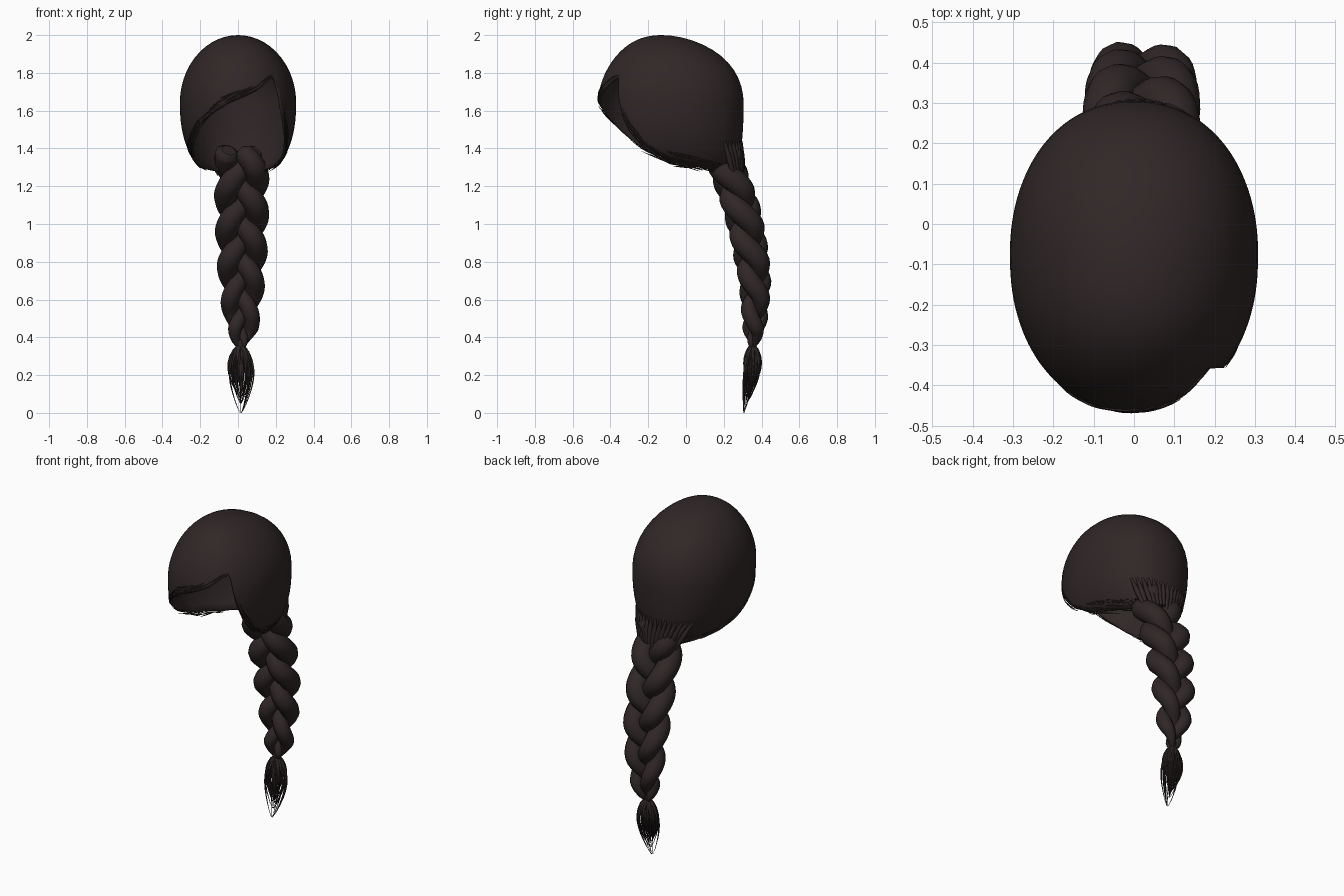
import bpy, bmesh, random
from math import sin, cos, asin, pi, radians

cube = bpy.data.objects.get("Cube")
if cube:
    bpy.data.objects.remove(cube)
random.seed(4)

hair = bpy.data.materials.new("dark brown hair")
hair.use_nodes = True
hair.diffuse_color = (0.03, 0.02, 0.02, 1)
hair.node_tree.nodes["Principled BSDF"].inputs["Base Color"].default_value = (0.03, 0.02, 0.02, 1)


def lerp_keys(keys, t):
    """Piecewise linear value from sorted (position, value) pairs."""
    for (a, va), (b, vb) in zip(keys, keys[1:]):
        if t <= b:
            return va + (vb - va) * max(0, (t - a) / (b - a))
    return keys[-1][1]


# Lower edge height by azimuth: 0 is the front, positive towards the left side
RIM = [(-180, 1.27), (-155, 1.27), (-120, 1.29), (-90, 1.33), (-65, 1.4), (-50, 1.47),
       (-36, 1.54), (-19, 1.61), (0, 1.66), (19, 1.71), (33, 1.765), (41, 1.78), (44, 1.7),
       (48, 1.6), (56, 1.5), (70, 1.4), (90, 1.33), (120, 1.29), (155, 1.27), (180, 1.27)]
MID = 1.64


def power(v, p):
    return abs(v) ** p * (1 if v > 0 else -1)


def cap_point(a, z, grow=1.0):
    """Point on the head-shaped surface at azimuth a (degrees) and height z."""
    u = (z - MID) / (0.36 if z > MID else 0.42)
    e = 2 if z > MID else 2.3
    h = max(0, 1 - abs(u) ** e) ** (1 / e)
    c, s = cos(radians(a)), sin(radians(a))
    # the back stays full down to the nape
    hy = h ** 0.25 if c < 0 and z < MID else h
    x = 0.308 * h * power(s, 0.93)
    y = -0.08 - 0.385 * hy * power(c, 0.93)
    return (x * grow, -0.08 + (y + 0.08) * grow, z)


# Hair cap: open shell from the crown down to the swept edge
def build_cap():
    bm = bmesh.new()
    crown = bm.verts.new((0, -0.08, 2.0))
    rows, columns = 20, []
    for i in range(120):
        a = -180 + 3 * i + (1 if i == 73 else 0)
        rim = lerp_keys(RIM, a)
        u = (rim - MID) / (0.36 if rim > MID else 0.42)
        low = asin(u)
        col = []
        for r in range(1, rows + 1):
            f = pi / 2 + (low - pi / 2) * r / rows
            z = MID + (0.36 if f > 0 else 0.42) * sin(f)
            x, y, z = cap_point(a, z)
            # crown leans forward
            y -= 0.05 * max(0, sin(f)) ** 4
            col.append(bm.verts.new((x, y, z)))
        columns.append(col)
    crown.co.y -= 0.05
    for i, col in enumerate(columns):
        nxt = columns[(i + 1) % len(columns)]
        bm.faces.new((crown, col[0], nxt[0]))
        for r in range(rows - 1):
            bm.faces.new((col[r], col[r + 1], nxt[r + 1], nxt[r]))
    bmesh.ops.recalc_face_normals(bm, faces=bm.faces)
    mesh = bpy.data.meshes.new("hair_cap")
    bm.to_mesh(mesh)
    bm.free()
    mesh.materials.append(hair)
    cap = bpy.data.objects.new("hair_cap", mesh)
    bpy.context.collection.objects.link(cap)
    shell = cap.modifiers.new("thickness", 'SOLIDIFY')
    shell.thickness, shell.offset = 0.014, -1
    bpy.ops.object.select_all(action='DESELECT')
    bpy.context.view_layer.objects.active = cap
    cap.select_set(True)
    bpy.ops.object.shade_smooth_by_angle(angle=radians(50))


def tubes(name, paths, depth, resolution):
    """Curve object from lists of (point, radius factor)."""
    data = bpy.data.curves.new(name, 'CURVE')
    data.dimensions = '3D'
    data.bevel_depth, data.bevel_resolution = depth, resolution
    data.use_fill_caps = True
    for path in paths:
        spline = data.splines.new('POLY')
        spline.points.add(len(path) - 1)
        for p, (co, radius) in zip(spline.points, path):
            p.co, p.radius = (*co, 1), radius
        spline.use_smooth = True
    data.materials.append(hair)
    bpy.context.collection.objects.link(bpy.data.objects.new(name, data))


build_cap()

# Fine loose hairs following the lower edge and the fringe
wisps = []
for _ in range(70):
    start, span = random.uniform(-180, 165), random.uniform(15, 40)
    if start < 41 < start + span:
        span = 40 - start
    if abs(span) < 3:
        continue
    lift, drift = random.uniform(-0.012, 0.05), random.uniform(-0.02, 0.02)
    path = []
    for k in range(9):
        t = k / 8
        a = start + span * t
        z = max(1.262, lerp_keys(RIM, min(a, 180)) + lift + drift * t)
        path.append((cap_point(a, z, 1.005), 0.2 + sin(pi * t)))
    wisps.append(path)
tubes("loose_hairs", wisps, 0.003, 0)

# Braid centre line and spread by height
CENTRE_Y = [(0.3, 0.35), (0.37, 0.355), (0.5, 0.365), (0.7, 0.365), (0.9, 0.335),
            (1.1, 0.29), (1.3, 0.215), (1.4, 0.19)]
SPREAD = [(0.34, 0.12), (0.38, 0.35), (0.45, 0.62), (0.6, 0.78), (0.8, 0.92), (1.1, 1.0), (1.4, 0.98)]

strands = []
for n in range(3):
    path = []
    for k in range(73):
        z = 1.39 - 1.04 * k / 72
        w = lerp_keys(SPREAD, z)
        th = 2 * pi * ((1.39 - z) / 0.58 + n / 3)
        x = 0.02 + 0.083 * w * sin(th)
        y = lerp_keys(CENTRE_Y, z) - 0.042 * w * sin(2 * th)
        swell = 0.88 + 0.2 * abs(sin(th))
        path.append(((x, y, z), w * swell * (0.6 if k == 0 else 1)))
    strands.append(path)
tubes("braid_strands", strands, 0.06, 4)

# Hair gathered at the nape into the braid
gather = []
for k in range(15):
    t = k / 14 * 2 - 1
    top = cap_point(180 - 42 * t, 1.44, 0.99)
    end = (0.02 + 0.12 * t, 0.3 - 0.05 * t * t, 1.26 + random.uniform(-0.01, 0.02))
    mid = [(p + q) / 2 for p, q in zip(top, end)]
    gather.append([(top, 0.4), (mid, 1), (end, 0.7)])
tubes("nape_gather", gather, 0.016, 1)

# Tie at the end of the braid
tubes("braid_tie", [[((0.015, 0.352, 0.385), 1), ((0.015, 0.352, 0.345), 0.9)]], 0.022, 3)

# Tail tuft: thin locks that flare and then close to a point
tail = []
for k in range(46):
    ang, reach = 2 * pi * k / 46, random.uniform(0.45, 1)
    tip = random.choice((0.0, 0.05, 0.08, 0.1, 0.14))
    path = []
    for j in range(10):
        t = j / 9
        z = 0.36 + (tip - 0.36) * t
        flare = reach * (0.14 + sin(pi * min(1, t ** 0.8)) * 0.9)
        if t > 0.9:
            flare *= 0.5
        x = 0.015 + 0.066 * flare * cos(ang)
        y = 0.352 - 0.045 * ((0.36 - z) / 0.36) ** 2 + 0.05 * flare * sin(ang)
        path.append(((x, y, z), 1.1 - t))
    tail.append(path)
tubes("tail_tuft", tail, 0.0075, 1)
